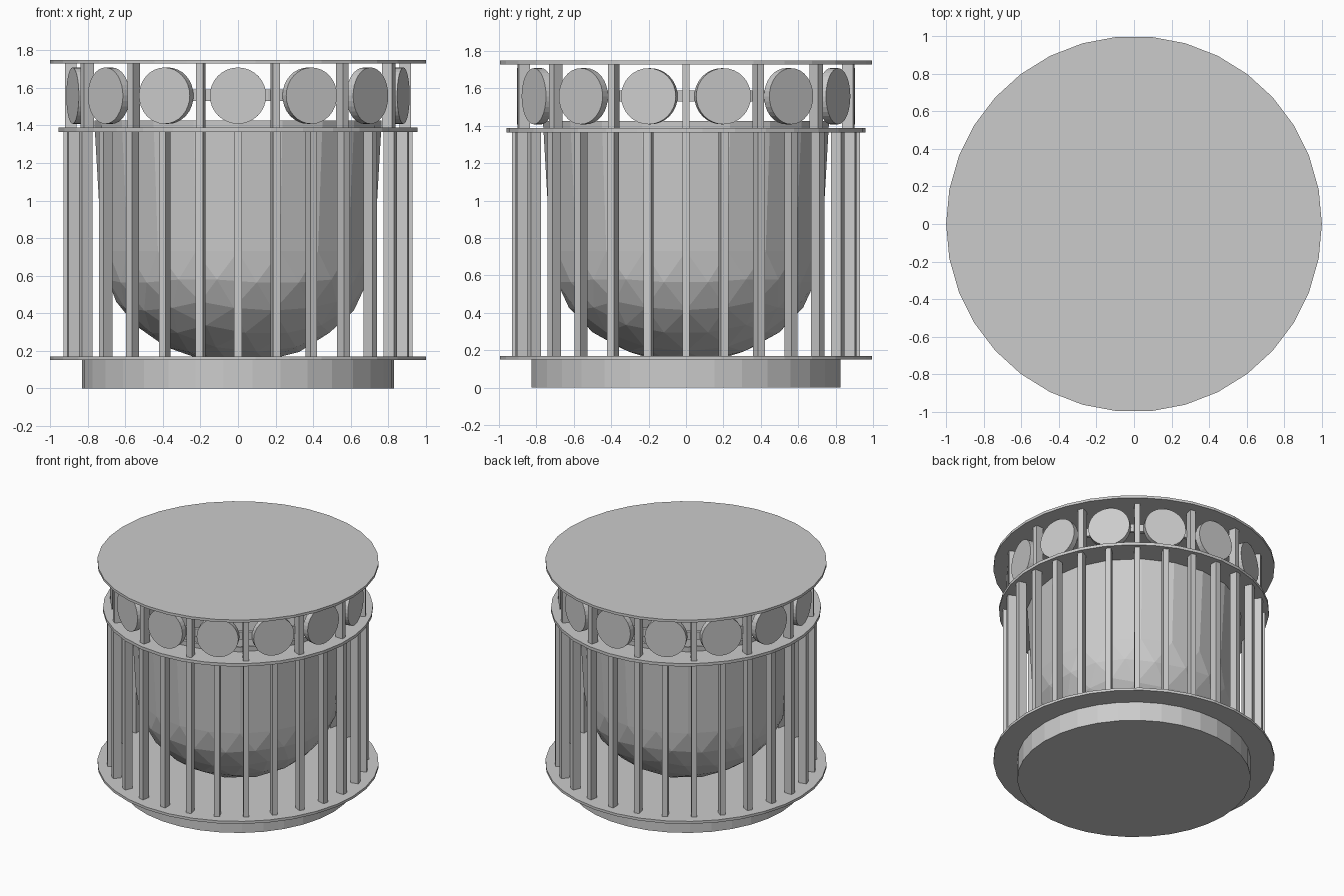
import bpy, bmesh, math
from mathutils import Matrix, Vector

old = bpy.data.objects.get("Cube")
if old:
    bpy.data.objects.remove(old, do_unlink=True)

GREY = (0.6, 0.6, 0.6, 1.0)
metal = bpy.data.materials.new("plain_grey")
metal.use_nodes = True
metal.diffuse_color = GREY
metal.node_tree.nodes["Principled BSDF"].inputs["Base Color"].default_value = GREY

SIDES = 34
STEP = math.tau / 28


def finish(name, bm):
    bmesh.ops.recalc_face_normals(bm, faces=bm.faces)
    mesh = bpy.data.meshes.new(name)
    bm.to_mesh(mesh)
    bm.free()
    mesh.materials.append(metal)
    obj = bpy.data.objects.new(name, mesh)
    bpy.context.collection.objects.link(obj)
    return obj


def disc(name, radius, low, high):
    bm = bmesh.new()
    place = (Matrix.Translation((0, 0, (low + high) / 2))
             @ Matrix.Rotation(math.pi / 2, 4, "Z"))
    bmesh.ops.create_cone(bm, cap_ends=True, segments=SIDES, radius1=radius,
                          radius2=radius, depth=high - low, matrix=place)
    return finish(name, bm)


def ring(name, inner, outer, low, high):
    bm = bmesh.new()
    loops = []
    for r, z in ((inner, low), (outer, low), (outer, high), (inner, high)):
        loops.append([bm.verts.new((r * math.sin(math.tau * i / SIDES),
                                    r * math.cos(math.tau * i / SIDES), z))
                      for i in range(SIDES)])
    for k in range(4):
        a, b = loops[k], loops[(k + 1) % 4]
        for i in range(SIDES):
            j = (i + 1) % SIDES
            bm.faces.new((a[i], a[j], b[j], b[i]))
    return finish(name, bm)


def around(radius, z, slots):
    # Frames whose local y axis points outward, slot 0 at the front
    for i in slots:
        yield (Matrix.Rotation(i * STEP + math.pi, 4, "Z")
               @ Matrix.Translation((0, radius, z)))


def posts(name, radius, low, high, slots):
    bm = bmesh.new()
    size = Matrix.Diagonal((0.04, 0.06, high - low, 1))
    for frame in around(radius, (low + high) / 2, slots):
        bmesh.ops.create_cube(bm, size=1, matrix=frame @ size)
    return finish(name, bm)


# Foot and plates
disc("foot", 0.83, 0, 0.15)
disc("base_plate", 1.0, 0.15, 0.17)
ring("middle_plate", 0.74, 0.96, 1.365, 1.388)
disc("top_plate", 1.0, 1.728, 1.748)

# Long posts below, half as many short posts above
posts("long_posts", 0.9, 0.17, 1.365, range(28))
posts("short_posts", 0.89, 1.388, 1.728, range(1, 28, 2))

# Round drums between the short posts, joined by a thin hoop
bm = bmesh.new()
for frame in around(0.88, 1.558, range(0, 28, 2)):
    bmesh.ops.create_cone(bm, cap_ends=True, segments=32, radius1=0.15,
                          radius2=0.15, depth=0.046,
                          matrix=frame @ Matrix.Rotation(math.pi / 2, 4, "X"))
finish("drums", bm)
ring("drum_hoop", 0.84, 0.865, 1.53, 1.59)

# Faceted bowl: flattened half ball with a flaring wall
bm = bmesh.new()
bmesh.ops.create_icosphere(bm, subdivisions=3, radius=1)
bmesh.ops.delete(bm, geom=[v for v in bm.verts if v.co.z > 0.01], context="VERTS")
bmesh.ops.transform(bm, verts=bm.verts,
                    matrix=Matrix.Translation((0, 0, 0.73))
                    @ Matrix.Diagonal((0.725, 0.725, 0.6, 1)))
rim = [e for e in bm.edges if e.is_boundary]
wall = bmesh.ops.extrude_edge_only(bm, edges=rim)["geom"]
for v in wall:
    if isinstance(v, bmesh.types.BMVert):
        v.co = Vector((v.co.x * 1.055, v.co.y * 1.055, 1.425))
bowl = finish("bowl", bm)
shell = bowl.modifiers.new("thickness", "SOLIDIFY")
shell.thickness = 0.02
shell.offset = -1
